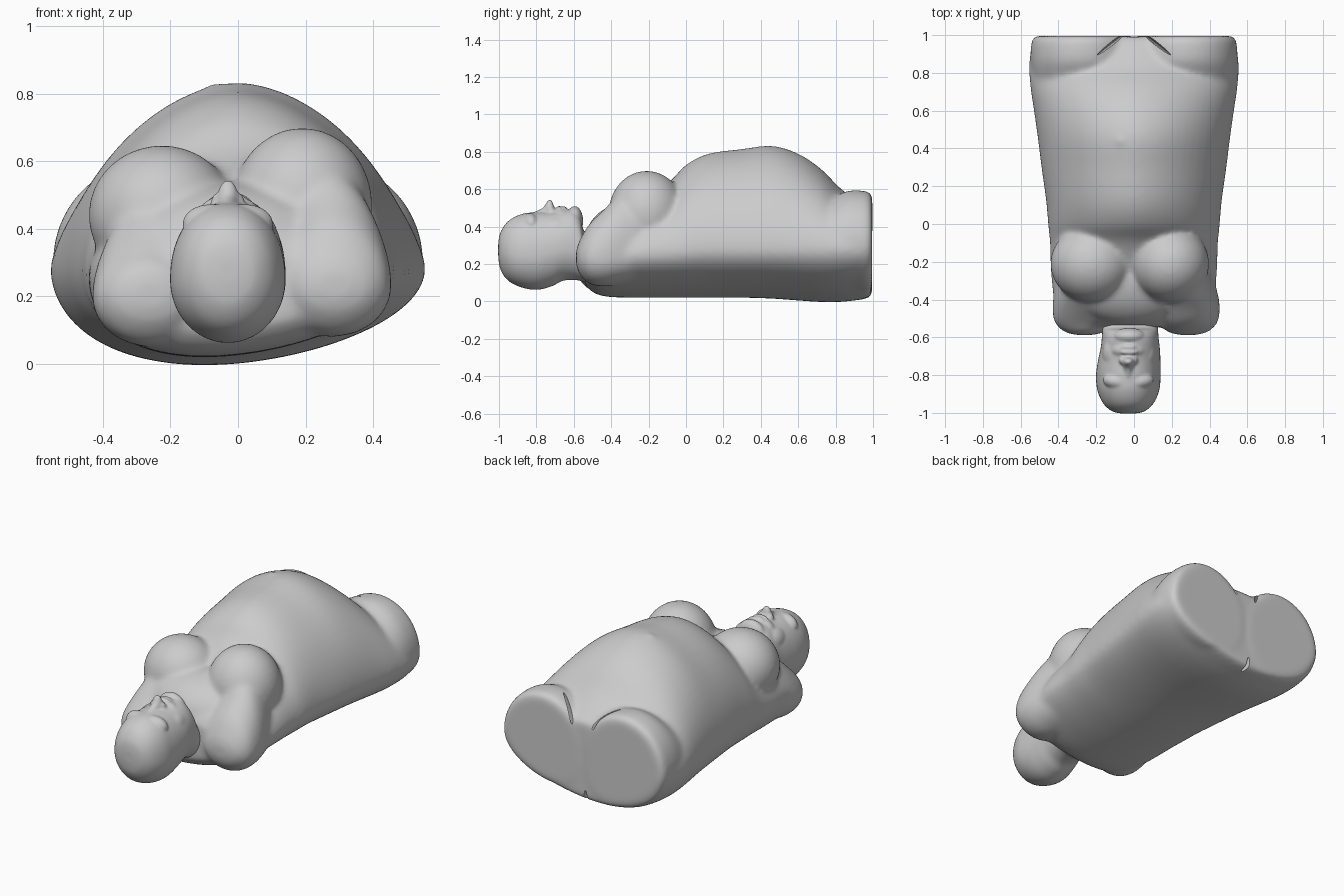
import bpy, bmesh, math
from mathutils import Matrix


def catmull(a, b, c, d, t):
    return [0.5 * (2*q + (r-p)*t + (2*p-5*q+4*r-s)*t*t + (3*q-p-3*r+s)*t**3)
            for p, q, r, s in zip(a, b, c, d)]


def loft(bm, stations, steps=5, segs=64, nt=2.0, nb=2.0, lean=0.0):
    """Closed skin along y; station = (y, x centre, half width, z low, z widest, z high)."""
    st = [stations[0]] + list(stations) + [stations[-1]]
    rows = [catmull(*st[i:i+4], k / steps) for i in range(len(st)-3) for k in range(steps)]
    rows.append(stations[-1])
    rings = []
    for y, xc, hw, zl, zm, zh in rows:
        ring = []
        for k in range(segs):
            a = 2 * math.pi * k / segs
            c, s = math.cos(a), math.sin(a)
            e = 2 / (nt if s > 0 else nb)
            x = xc + hw * math.copysign(abs(c)**e, c)
            h = math.copysign(abs(s)**e, s)
            z = zm + h * ((zh-zm) if s > 0 else (zm-zl))
            if h < 0:
                x += lean * h * h
            ring.append(bm.verts.new((x, y, z)))
        rings.append(ring)
    for r, q in zip(rings, rings[1:]):
        for k in range(segs):
            bm.faces.new((r[k], r[(k+1) % segs], q[(k+1) % segs], q[k]))
    bm.faces.new(rings[0])
    bm.faces.new(rings[-1])


def ball(bm, centre, radii, turn=0.0, axis='Z'):
    m = Matrix.Translation(centre) @ Matrix.Rotation(math.radians(turn), 4, axis)
    bmesh.ops.create_uvsphere(bm, u_segments=40, v_segments=24, radius=1,
                              matrix=m @ Matrix.Diagonal((*radii, 1)))


def finish(bm, name, voxel, smooth):
    """Fuse the overlapping parts into one soft skin."""
    bmesh.ops.recalc_face_normals(bm, faces=bm.faces)
    me = bpy.data.meshes.new(name)
    bm.to_mesh(me)
    bm.free()
    ob = bpy.data.objects.new(name, me)
    bpy.context.collection.objects.link(ob)
    r = ob.modifiers.new("fuse", 'REMESH')
    r.mode = 'VOXEL'
    r.voxel_size = voxel
    r.use_smooth_shade = True
    s = ob.modifiers.new("soften", 'SMOOTH')
    s.factor = 0.5
    s.iterations = smooth
    return ob


# Trunk with the domed belly
bm = bmesh.new()
loft(bm, [
    (-0.545, 0.00, 0.30, 0.10, 0.22, 0.34),
    (-0.50, 0.00, 0.38, 0.05, 0.22, 0.41),
    (-0.42, 0.00, 0.42, 0.025, 0.23, 0.47),
    (-0.25, 0.00, 0.44, 0.02, 0.25, 0.54),
    (-0.10, 0.00, 0.445, 0.02, 0.26, 0.63),
    (0.00, 0.00, 0.455, 0.02, 0.27, 0.73),
    (0.12, 0.00, 0.465, 0.02, 0.28, 0.79),
    (0.30, 0.00, 0.49, 0.02, 0.28, 0.815),
    (0.46, 0.00, 0.51, 0.015, 0.28, 0.832),
    (0.60, 0.00, 0.53, 0.005, 0.28, 0.79),
    (0.72, 0.00, 0.548, -0.003, 0.28, 0.71),
    (0.82, 0.00, 0.555, -0.003, 0.28, 0.61),
    (0.90, 0.00, 0.55, 0.005, 0.28, 0.55),
    (0.965, 0.00, 0.535, 0.015, 0.28, 0.51),
    (0.992, 0.00, 0.51, 0.03, 0.28, 0.48)], nt=1.77, nb=1.95, lean=-0.1)

# Thigh stumps with flat ends, left one rolled slightly lower
for sx, dz in ((-1, 0.0), (1, 0.025)):
    loft(bm, [
        (0.40, sx*0.25, 0.14, 0.14+dz, 0.29, 0.42),
        (0.62, sx*0.262, 0.22, 0.08+dz, 0.30, 0.48),
        (0.76, sx*0.268, 0.262, 0.05+dz, 0.30, 0.54),
        (0.86, sx*0.27, 0.277, 0.035+dz, 0.30, 0.59),
        (0.95, sx*0.27, 0.275, 0.03+dz, 0.30, 0.592),
        (0.98, sx*0.27, 0.267, 0.035+dz, 0.30, 0.583),
        (0.996, sx*0.27, 0.25, 0.05+dz, 0.30, 0.565)], nt=2.0, nb=2.0, lean=-sx*0.09)

# Breasts, the right one a little higher, over a broad upper chest
ball(bm, (-0.225, -0.21, 0.44), (0.218, 0.205, 0.207))
ball(bm, (0.19, -0.21, 0.47), (0.208, 0.205, 0.229))
ball(bm, (-0.02, -0.27, 0.33), (0.36, 0.27, 0.21))

# Shoulder stumps and collar slopes rising into the breasts
for x, z, rz in ((-0.262, 0.20, 0.14), (0.285, 0.23, 0.18)):
    loft(bm, [
        (-0.588, x, 0.04, z-0.03, z, z+0.04),
        (-0.572, x, 0.105, z-0.08, z, z+0.09),
        (-0.52, x, 0.158, z-0.135, z, z+rz),
        (-0.44, x*0.98, 0.175, z-0.15, z, z+rz+0.08),
        (-0.36, x*0.9, 0.185, z-0.14, z, z+rz+0.16),
        (-0.25, x*0.8, 0.18, z-0.12, z, z+rz+0.22)], nt=1.95, nb=2.0)

# Navel
ball(bm, (-0.065, 0.44, 0.812), (0.035, 0.03, 0.019))
trunk = finish(bm, "torso", 0.0115, 24)

# Groin creases and rear cleft: slim wedges cut from the flat end
bm = bmesh.new()
for sx in (-1, 1):
    ball(bm, (sx*0.105, 0.965, 0.535), (0.009, 0.14, 0.08), sx*52)
ball(bm, (-0.02, 1.0, 0.01), (0.012, 0.07, 0.07))
me = bpy.data.meshes.new("crease_cutter")
bm.to_mesh(me)
bm.free()
cutter = bpy.data.objects.new("crease_cutter", me)
bpy.context.collection.objects.link(cutter)
cutter.hide_render = True
cutter.hide_set(True)
cut = trunk.modifiers.new("creases", 'BOOLEAN')
cut.operation = 'DIFFERENCE'
cut.object = cutter

# Skull, face and neck
bm = bmesh.new()
loft(bm, [
    (-1.004, -0.03, 0.03, 0.24, 0.27, 0.31),
    (-0.992, -0.03, 0.085, 0.17, 0.27, 0.37),
    (-0.95, -0.03, 0.133, 0.11, 0.26, 0.43),
    (-0.88, -0.03, 0.164, 0.075, 0.25, 0.467),
    (-0.80, -0.03, 0.171, 0.062, 0.25, 0.477),
    (-0.72, -0.025, 0.165, 0.08, 0.27, 0.480),
    (-0.66, -0.02, 0.157, 0.11, 0.28, 0.490),
    (-0.60, -0.02, 0.150, 0.115, 0.28, 0.492),
    (-0.565, -0.02, 0.148, 0.11, 0.26, 0.455),
    (-0.54, -0.02, 0.148, 0.10, 0.25, 0.37),
    (-0.45, -0.015, 0.16, 0.09, 0.24, 0.34)], nt=2.15, nb=2.0)

# Nose: bridge, tip and nostril wings
loft(bm, [
    (-0.82, -0.03, 0.020, 0.42, 0.45, 0.476),
    (-0.765, -0.03, 0.027, 0.42, 0.46, 0.502),
    (-0.735, -0.03, 0.034, 0.42, 0.47, 0.545),
    (-0.715, -0.03, 0.033, 0.42, 0.47, 0.535),
    (-0.705, -0.03, 0.026, 0.42, 0.46, 0.505)], segs=24)
for sx in (-1, 1):
    ball(bm, (-0.03 + sx*0.028, -0.722, 0.482), (0.022, 0.022, 0.024))
    # Brow and cheek
    ball(bm, (-0.03 + sx*0.05, -0.835, 0.415), (0.085, 0.045, 0.058), sx*8)
    ball(bm, (-0.025 + sx*0.068, -0.685, 0.375), (0.075, 0.10, 0.080))

# Mouth and chin
ball(bm, (-0.027, -0.668, 0.435), (0.095, 0.05, 0.066))
ball(bm, (-0.027, -0.679, 0.492), (0.048, 0.014, 0.020))
ball(bm, (-0.027, -0.652, 0.490), (0.042, 0.014, 0.020))
ball(bm, (-0.025, -0.595, 0.43), (0.088, 0.045, 0.080))
finish(bm, "head", 0.0065, 10)
